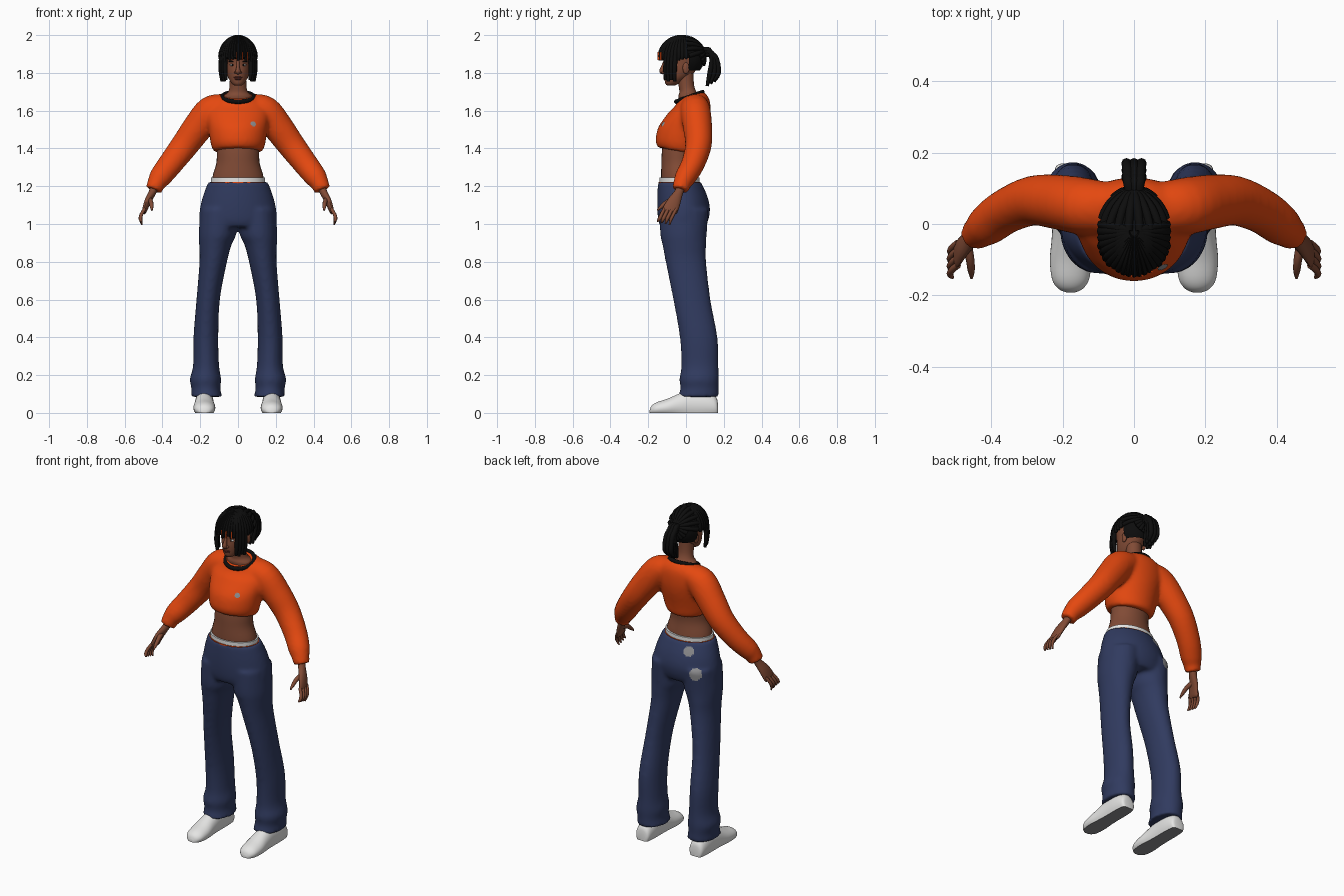
import bpy, bmesh, math
from mathutils import Vector, Matrix

if "Cube" in bpy.data.objects:
    bpy.data.objects.remove(bpy.data.objects["Cube"])

X, Y, Z = Vector((1, 0, 0)), Vector((0, 1, 0)), Vector((0, 0, 1))


def material(name, *rgb):
    m = bpy.data.materials.new(name)
    m.use_nodes = True
    m.diffuse_color = (*rgb, 1)
    m.node_tree.nodes["Principled BSDF"].inputs["Base Color"].default_value = (*rgb, 1)
    return m


orange = material("orange knit", 0.78, 0.065, 0.005)
navy = material("navy fabric", 0.03, 0.043, 0.115)
skin = material("brown skin", 0.22, 0.07, 0.036)
black = material("black", 0.004, 0.004, 0.004)
white = material("white", 0.78, 0.78, 0.77)
grey = material("grey", 0.27, 0.27, 0.28)
lip = material("lip", 0.13, 0.03, 0.022)


def spline(pts, k):
    """Catmull-Rom resampling of tuples."""
    out, last = [], len(pts) - 1
    for i in range(last):
        p = [pts[max(0, min(last, i + d))] for d in (-1, 0, 1, 2)]
        for j in range(k):
            t = j / k
            out.append([b + 0.5 * t * (c - a + t * (2 * a - 5 * b + 4 * c - d + t * (3 * (b - c) + d - a)))
                        for a, b, c, d in zip(*p)])
    return out + [list(pts[-1])]


def loft(bm, sections, n=24, k=4, axis=None, warp=None, sx=1):
    """Skin elliptical sections (x, y, z, radius u, radius v) along a path."""
    s = spline(sections, k)
    rings = []
    for i, (x, y, z, ru, rv) in enumerate(s):
        t = axis or (Vector(s[min(i + 1, len(s) - 1)][:3]) - Vector(s[max(i - 1, 0)][:3])).normalized()
        u = (X - X.dot(t) * t).normalized()
        v = t.cross(u)
        ring = []
        for j in range(n):
            a = math.tau * j / n
            p = Vector((x, y, z)) + u * max(ru, 0.001) * math.cos(a) + v * max(rv, 0.001) * math.sin(a)
            if warp:
                p = warp(p)
            ring.append(bm.verts.new((p.x * sx, p.y, p.z)))
        rings.append(ring)
    for a, b in zip(rings, rings[1:]):
        for j in range(n):
            bm.faces.new((a[j], a[(j + 1) % n], b[(j + 1) % n], b[j]))
    bm.faces.new(rings[0])
    bm.faces.new(rings[-1])


def ball(bm, loc, size):
    m = Matrix.Translation(loc) @ Matrix.Diagonal((*size, 1))
    return bmesh.ops.create_uvsphere(bm, u_segments=20, v_segments=14, radius=1, matrix=m)["verts"]


def body(rows, x=0):
    """Upright sections from rows of (z, front y, back y, centre x, half width)."""
    return [(cx, (f + b) / 2, z, w, (b - f) / 2) for z, f, b, cx, w in rows]


def finish(bm, name, *mats, voxel=0, rule=None):
    bmesh.ops.recalc_face_normals(bm, faces=bm.faces)
    for f in bm.faces:
        f.smooth = True
        if rule:
            f.material_index = rule(f)
    me = bpy.data.meshes.new(name)
    bm.to_mesh(me)
    bm.free()
    for m in mats:
        me.materials.append(m)
    me.set_sharp_from_angle(angle=math.radians(50))
    ob = bpy.data.objects.new(name, me)
    bpy.context.collection.objects.link(ob)
    if voxel:
        r = ob.modifiers.new("fuse", 'REMESH')
        r.mode, r.voxel_size, r.use_smooth_shade = 'VOXEL', voxel, True
        sm = ob.modifiers.new("soften", 'SMOOTH')
        sm.factor, sm.iterations = 0.5, 6
    return ob


# Trousers: hips and two flared legs fused together
bm = bmesh.new()
loft(bm, body([(1.222, -.148, .08, 0, .158), (1.15, -.152, .112, 0, .185), (1.08, -.152, .127, 0, .202),
               (1.02, -.147, .118, 0, .205), (.985, -.135, .1, 0, .19)]), n=40, axis=Z)
for s in (1, -1):
    loft(bm, body([(1.08, -.14, .12, .1, .1), (.95, -.137, .11, .108, .1), (.89, -.125, .107, .12, .086),
                   (.8, -.108, .107, .131, .073), (.6, -.068, .13, .158, .062), (.4, -.033, .167, .17, .066),
                   (.25, -.025, .172, .169, .069), (.18, -.035, .175, .172, .083), (.13, -.03, .173, .17, .077),
                   (.085, -.043, .175, .167, .083)]), axis=Z, sx=s)
trousers = finish(bm, "trousers", navy, voxel=.011)

# Waistbands showing above the trousers
for name, mat, top, w in (("white_waistband", white, 1.245, .143), ("orange_waistband", orange, 1.223, .147)):
    bm = bmesh.new()
    loft(bm, [(0, -.035, z, w, w - .037) for z in (1.18, top)], n=40, k=1, axis=Z)
    finish(bm, name, mat)

# Bare midriff
bm = bmesh.new()
loft(bm, body([(1.45, -.12, .07, 0, .11), (1.38, -.128, .055, 0, .112), (1.32, -.13, .05, 0, .115),
               (1.25, -.132, .06, 0, .135), (1.18, -.13, .07, 0, .14)]), n=32, axis=Z)
finish(bm, "midriff", skin)


# Cropped sweater: chest and sleeves fused, hem and neckline tilted
def tilt(p):
    low = max(0, min(1, (1.48 - p.z) / .08))
    high = max(0, min(1, (p.z - 1.6) / .07))
    p.z += (p.y - .02) * (high * .28 - low * .18)
    return p


bm = bmesh.new()
loft(bm, body([(1.375, -.15, .08, 0, .128), (1.4, -.16, .09, 0, .14), (1.44, -.16, .1, 0, .148),
               (1.51, -.148, .12, 0, .157), (1.58, -.1, .13, 0, .168), (1.64, -.055, .125, 0, .15),
               (1.682, -.045, .09, 0, .095)]), n=40, axis=Z, warp=tilt)
for s in (1, -1):
    loft(bm, [(.06, .045, 1.63, .06, .07), (.14, .05, 1.598, .083, .08), (.215, .062, 1.508, .08, .077),
              (.285, .065, 1.413, .073, .07), (.36, .035, 1.315, .066, .062), (.41, -.002, 1.25, .06, .057),
              (.432, -.02, 1.215, .049, .048), (.447, -.03, 1.18, .044, .044)], sx=s)
sweater = finish(bm, "sweater", orange, voxel=.011)

# Neckline trim
bpy.ops.mesh.primitive_torus_add(major_segments=40, minor_segments=10, major_radius=.083, minor_radius=.012,
                                 location=(0, .018, 1.673), rotation=(.35, 0, 0))
trim = bpy.context.object
trim.name = "neck_trim"
trim.scale.y = .9
trim.data.materials.append(black)
bpy.ops.object.shade_smooth()

# Neck and head
bm = bmesh.new()
loft(bm, body([(1.63, -.03, .08, 0, .08), (1.675, -.04, .075, 0, .076), (1.7, -.035, .055, 0, .052),
               (1.74, -.04, .042, 0, .044), (1.82, -.05, .04, 0, .045)]), n=24, axis=Z)
loft(bm, body([(1.733, -.1, -.06, 0, .018), (1.745, -.11, -.035, 0, .034), (1.775, -.115, .015, 0, .052),
               (1.81, -.118, .05, 0, .062), (1.85, -.116, .07, 0, .067), (1.9, -.122, .08, 0, .07),
               (1.95, -.1, .06, 0, .055), (1.97, -.05, .02, 0, .02)]), n=32, axis=Z)
# Nose and ears
loft(bm, [(0, -.112, 1.86, .008, .008), (0, -.121, 1.83, .009, .012), (0, -.128, 1.808, .014, .013),
          (0, -.118, 1.797, .01, .006)], n=12)
for s in (1, -1):
    ball(bm, (s * .012, -.119, 1.803), (.008, .01, .007))
    ball(bm, (s * .069, .0, 1.825), (.01, .018, .03))
finish(bm, "head", skin)

# Face details
bm = bmesh.new()
ball(bm, (0, -.111, 1.776), (.024, .009, .005))
ball(bm, (0, -.111, 1.768), (.02, .009, .006))
finish(bm, "lips", lip)
for name, mat, x, y, z, size in (("eyes", white, .03, -.102, 1.842, (.014, .007, .006)),
                                 ("irises", black, .029, -.107, 1.842, (.005, .004, .0055)),
                                 ("eyebrows", black, .031, -.105, 1.86, (.02, .006, .0035))):
    bm = bmesh.new()
    for s in (1, -1):
        ball(bm, (s * x, y, z), size)
    finish(bm, name, mat)

# Hair: open scalp cap
centre, radii = Vector((0, -.02, 1.88)), Vector((.094, .118, .11))
bm = bmesh.new()
ball(bm, centre, radii)
cut = [f for f in bm.faces if f.calc_center_median().z < (1.87 if f.calc_center_median().y < .02 else 1.81)]
bmesh.ops.delete(bm, geom=cut, context='FACES')
finish(bm, "scalp_hair", black)


def on_scalp(d):
    return centre + Vector(a * b for a, b in zip(d, radii))


# Fringe and long side locks, with a few coloured strands
bm, beads = bmesh.new(), bmesh.new()
for i in range(-11, 12):
    deg = i * 9
    a = math.radians(deg)
    side = 42 < abs(deg) < 78
    end = 1.755 + .008 * (i % 2) if side else 1.866 + .006 * (i % 3)
    path = []
    for phi in (.12, .5, .9, 1.25, 1.5):
        p = on_scalp((math.sin(phi) * math.sin(a), -math.sin(phi) * math.cos(a), math.cos(phi)))
        path.append((*p, .011, .013))
    x, y, z = path[-1][:3]
    if side:
        path.append((x * 1.03, y - .005, 1.82, .012, .013))
    path.append((x * (.95 if side else 1), y - .004, end, .008, .009))
    loft(bm, path, n=8, k=3)
    if abs(i) in (1, 3):
        loft(beads, [(x + .008, y - .009, h, .0025, .0045) for h in (1.868, 1.91)], n=8, k=1)
finish(beads, "orange_strands", orange)

# Cornrows gathered toward the back knot
knot = Vector((0, .95, .31)).normalized()
across = X.cross(knot)
for i in range(18):
    a = math.tau * i / 18
    reach = 1.25 if math.sin(a) > -.25 else .7
    ray = X * math.cos(a) + across * math.sin(a)
    if ray.z < 0:
        reach = min(reach, .75)
    loft(bm, [(*on_scalp(knot * math.cos(t * reach) + ray * math.sin(t * reach)), .012, .012)
              for t in (.05, .3, .6, .85, 1)], n=8, k=3)

# Ponytail locks
for i in (-1, 0, 1):
    for j in (0, 1, 2):
        loft(bm, [(i * .01, .08, 1.915 - j * .01, .014, .014), (i * .016, .12 + j * .008, 1.922 - j * .012, .015, .015),
                  (i * .02, .138 + j * .012, 1.87, .014, .014), (i * .021, .127 + j * .022, 1.8, .014, .014),
                  (i * .018, .112 + j * .018, 1.73 + j * .012 + abs(i) * .008, .008, .008)], n=8, k=3)
finish(bm, "hair_locks", black)

# Hands
bm = bmesh.new()
for s in (1, -1):
    loft(bm, [(.438, -.022, 1.21, .022, .024), (.452, -.037, 1.17, .02, .023), (.478, -.062, 1.12, .017, .035),
              (.494, -.083, 1.075, .013, .04), (.498, -.088, 1.06, .008, .034)], n=16, sx=s)
    for i in range(4):
        y, r = -.115 + .021 * i, .0095 - .0008 * (i == 3)
        loft(bm, [(.494, y, 1.08, r, r), (.512, y - .015, 1.05, r, r), (.516, y - .027, 1.025, r, r),
                  (.508, y - .036, 1.013 - .006 * i, .004, .004)], n=8, k=3, sx=s)
    loft(bm, [(.468, -.06, 1.13, .014, .016), (.46, -.1, 1.115, .012, .013), (.457, -.13, 1.092, .01, .01),
              (.456, -.152, 1.072, .004, .004)], n=8, k=3, sx=s)
finish(bm, "hands", skin)


# Shoes with flat soles
def floor(p):
    p.z = max(p.z, 0)
    return p


bm = bmesh.new()
for s in (1, -1):
    loft(bm, [(.178, y, h * .36, w, h * .64) for y, h, w in
              ((.17, .04, .025), (.158, .085, .043), (.1, .118, .05), (.02, .122, .05), (-.04, .1, .053),
               (-.1, .074, .058), (-.155, .056, .052), (-.182, .038, .034), (-.192, .015, .012))],
         n=32, axis=Y, warp=floor, sx=s)
finish(bm, "shoes", white, grey, rule=lambda f: int(f.calc_center_median().z < .002))

# Thin patches wrapped onto the cloth
for name, target, loc, normal, size in (("seat_patch", trousers, (-.13, .1, 1.06), (-.7, .7, .1), .034),
                                        ("waist_patch", trousers, (-.08, .09, 1.18), (-.5, .9, .1), .03),
                                        ("chest_patch", sweater, (.085, -.13, 1.535), (.3, -1, .2), .016)):
    bm = bmesh.new()
    m = Matrix.Translation(loc) @ Vector(normal).to_track_quat('Z', 'Y').to_matrix().to_4x4()
    bmesh.ops.create_grid(bm, x_segments=8, y_segments=8, size=size, matrix=m)
    far = [v for v in bm.verts if (v.co - Vector(loc)).length > size * 1.15]
    bmesh.ops.delete(bm, geom=far, context='VERTS')
    w = finish(bm, name, grey).modifiers.new("wrap", 'SHRINKWRAP')
    w.target, w.wrap_mode, w.offset = target, 'ABOVE_SURFACE', .003
